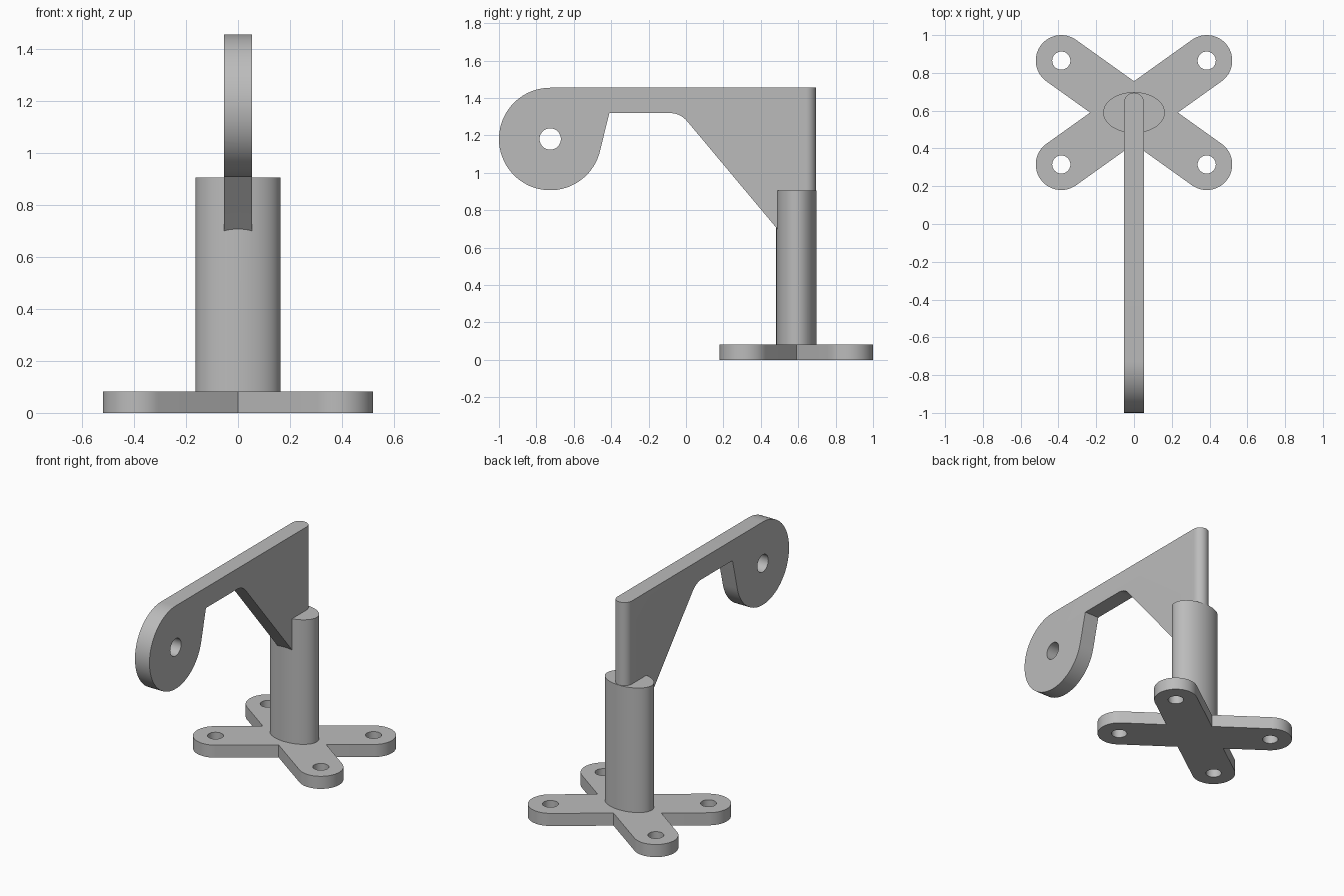
import bpy, bmesh, math
from mathutils import Matrix

if "Cube" in bpy.data.objects:
    bpy.data.objects.remove(bpy.data.objects["Cube"])

grey = bpy.data.materials.new("grey")
grey.diffuse_color = (0.5, 0.5, 0.5, 1)
grey.use_nodes = True
grey.node_tree.nodes["Principled BSDF"].inputs["Base Color"].default_value = grey.diffuse_color


def arc(cx, cy, r, a0, a1, n=32, ry=None):
    """Points on an arc, angles in degrees."""
    ry = ry or r
    return [(cx + r * math.cos(math.radians(a0 + (a1 - a0) * i / n)),
             cy + ry * math.sin(math.radians(a0 + (a1 - a0) * i / n))) for i in range(n + 1)]


def prism(name, pts, lo, hi, axis="Z"):
    """Extrude a closed outline along Z (points are x, y) or X (points are y, z)."""
    bm = bmesh.new()
    place = (lambda p: (p[0], p[1], lo)) if axis == "Z" else (lambda p: (lo, p[0], p[1]))
    face = bm.faces.new([bm.verts.new(place(p)) for p in pts])
    new = bmesh.ops.extrude_face_region(bm, geom=[face])["geom"]
    step = (0, 0, hi - lo) if axis == "Z" else (hi - lo, 0, 0)
    bmesh.ops.translate(bm, vec=step, verts=[v for v in new if isinstance(v, bmesh.types.BMVert)])
    bmesh.ops.recalc_face_normals(bm, faces=bm.faces)
    mesh = bpy.data.meshes.new(name)
    bm.to_mesh(mesh)
    bm.free()
    mesh.materials.append(grey)
    ob = bpy.data.objects.new(name, mesh)
    bpy.context.collection.objects.link(ob)
    return ob


def combine(ob, other, operation):
    """Apply a boolean and remove the tool object."""
    mod = ob.modifiers.new("boolean", "BOOLEAN")
    mod.operation, mod.object, mod.solver = operation, other, "EXACT"
    bpy.context.view_layer.objects.active = ob
    bpy.ops.object.modifier_apply(modifier=mod.name)
    bpy.data.objects.remove(other)


def circle(cx, cy, r, n=48, ry=None):
    return arc(cx, cy, r, 0, 360, n, ry)[:-1]


CY = 0.59            # column axis
THICK = 0.083        # base thickness
HALF = 0.053         # half thickness of the arm plate
DX, DY, R = 0.385, 0.275, 0.135

# Cross-shaped foot: two crossed slots with four bolt holes
tilt = math.degrees(math.atan2(DY, DX))


def slot(sign):
    a = sign * tilt
    dy = sign * DY
    return prism("foot", arc(DX, CY + dy, R, a - 90, a + 90)
                 + arc(-DX, CY - dy, R, a + 90, a + 270), 0, THICK)


bracket = slot(1)
bracket.name = "bracket"
combine(bracket, slot(-1), "UNION")
for sx in (-1, 1):
    for sy in (-1, 1):
        combine(bracket, prism("bolt_hole", circle(sx * DX, CY + sy * DY, 0.048), -0.1, 0.2), "DIFFERENCE")

# Oval column
combine(bracket, prism("column", circle(0, CY, 0.163, 80, 0.108), 0.04, 0.906), "UNION")

# Arm plate: round eye, narrow neck and gusset running down into the column
fillet = [((1 - t) ** 2 * -0.09 + 2 * t * (1 - t) * -0.03 + t * t * 0.008,
           (1 - t) ** 2 * 1.32 + 2 * t * (1 - t) * 1.32 + t * t * 1.274)
          for t in (i / 8 for i in range(9))]
outline = (arc(-0.726, 1.181, 0.274, 90, 346.5, 56) + [(-0.41, 1.32)] + fillet
           + [(0.54, 0.638), (0.75, 0.638), (0.75, 1.455)])
arm = prism("arm", outline, -0.1, 0.1, "X")
combine(arm, prism("eye_hole", circle(-0.726, 1.181, 0.057), -0.2, 0.2, "X"), "DIFFERENCE")

# Trim the plate to thickness with a rounded back edge
plan = arc(0, 0.695 - HALF, HALF, 0, 180, 24) + [(-HALF, -1.1), (HALF, -1.1)]
combine(arm, prism("trim", plan, 0.3, 1.8), "INTERSECT")
combine(bracket, arm, "UNION")

# Smooth curved walls, keep edges crisp
bpy.ops.object.select_all(action="DESELECT")
bracket.select_set(True)
bpy.context.view_layer.objects.active = bracket
bpy.ops.object.shade_smooth_by_angle(angle=math.radians(25))
